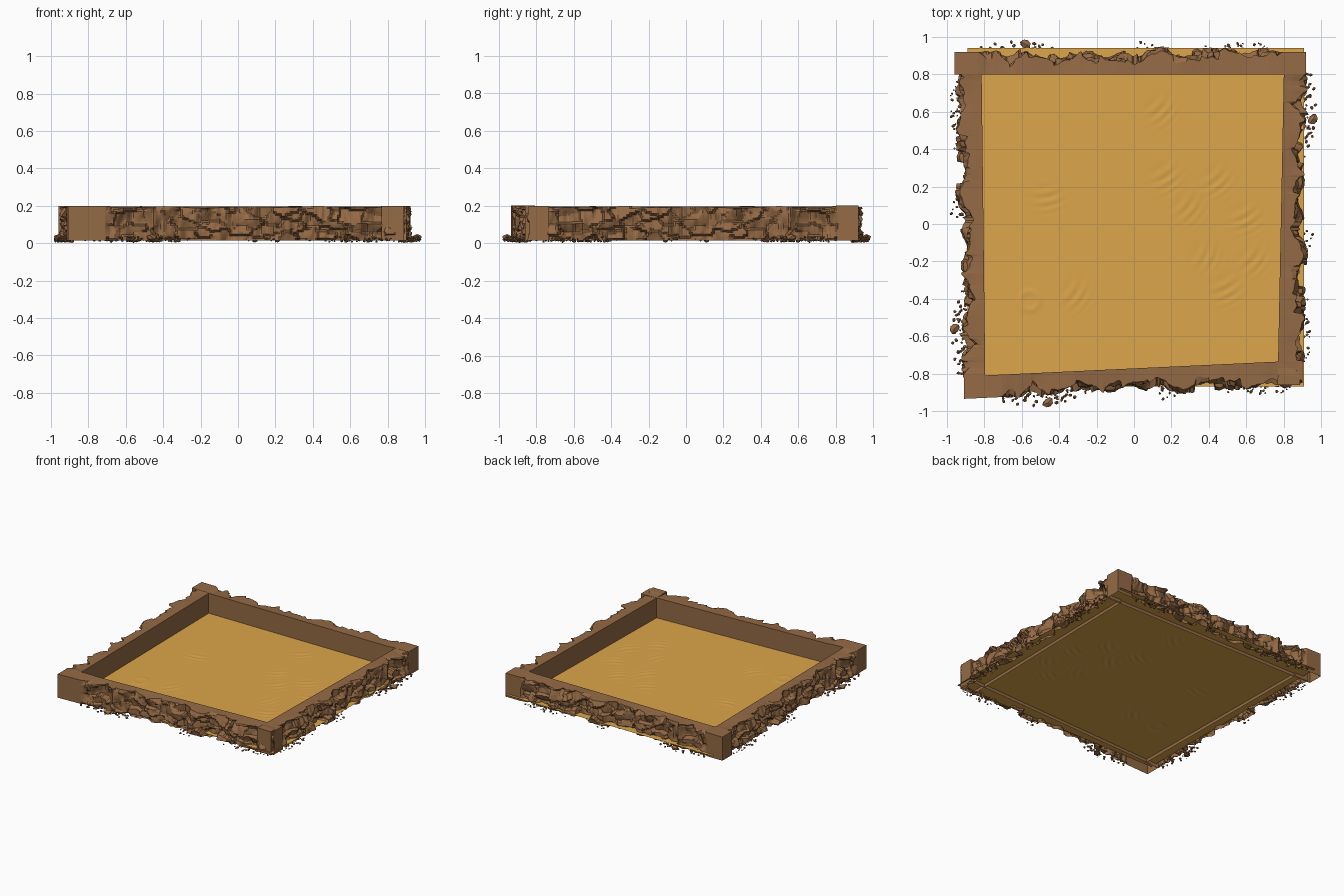
import bpy, bmesh, math, random
from mathutils import Vector, Matrix, noise

if "Cube" in bpy.data.objects:
    bpy.data.objects.remove(bpy.data.objects["Cube"])

Z0, Z1, INNER, FLAT = 0.015, 0.2, 0.8, 0.92


def material(name, rgb):
    m = bpy.data.materials.new(name)
    m.diffuse_color = (*rgb, 1)
    m.use_nodes = True
    m.node_tree.nodes["Principled BSDF"].inputs["Base Color"].default_value = m.diffuse_color
    return m


ROCK = material("rock", (0.30, 0.145, 0.06))
SAND = material("sand", (0.72, 0.38, 0.07))


def add_object(name, bm, mat):
    me = bpy.data.meshes.new(name)
    bm.to_mesh(me)
    bm.free()
    me.materials.append(mat)
    ob = bpy.data.objects.new(name, me)
    bpy.context.collection.objects.link(ob)
    return ob


# Depth of the craggy outer face: broad bulges plus tilted angular blocks
def crag(u, v):
    z = Z0 + v * (Z1 - Z0)
    p = Vector((u * 10, z * 17, 4.2))
    c = noise.voronoi(p)[1][0]
    h = noise.cell(c * 37.1)
    tx, tz = noise.cell(c * 53.7), noise.cell(c * 71.3)
    d = p - c
    y = 0.888 + 0.04 * noise.noise(Vector((u * 8, z * 3, 1.7)))
    y += 0.02 * noise.noise(Vector((u * 28, z * 12, 8.1)))
    y += 0.022 * h + 0.03 * (tx * d.x + tz * d.y) + 0.018 * (1 - v)
    return min(max(y, 0.825), 0.965)


# Wall section in local space: u along the wall, y outward
def wall(name, place, u0, u1):
    bm = bmesh.new()
    cols, rows = int((u1 - u0) / 0.009), 16
    strips = []
    for i in range(cols + 1):
        u = u0 + (u1 - u0) * i / cols
        w = min(max((0.81 - abs(u)) / 0.04, 0), 1)
        top = Z1 - w * (0.007 + 0.012 * noise.noise(Vector((u * 5, 3.3, 0))))
        ys = [FLAT + (crag(u, j / rows) - FLAT) * w for j in range(rows + 1)]
        pts = [(INNER, Z0), (INNER, Z1 - 0.004 * w), ((INNER + ys[-1]) / 2, (Z1 + top) / 2 - 0.002 * w)]
        pts += [(ys[j], Z0 + (top - Z0) * j / rows) for j in range(rows, -1, -1)]
        strips.append([bm.verts.new(place(u, y, z)) for y, z in pts])
    for a, b in zip(strips, strips[1:]):
        for j in range(len(a) - 1):
            bm.faces.new((a[j], a[j + 1], b[j + 1], b[j]))
    # End caps
    bm.faces.new(strips[0])
    bm.faces.new(strips[-1])
    bmesh.ops.recalc_face_normals(bm, faces=bm.faces)
    add_object(name, bm, ROCK)


# Rubble piles and one boulder at the foot of a wall
def rubble(name, place):
    rng = random.Random(5)
    bm = bmesh.new()

    def stone(u, y, z, size, subdiv=1):
        vs = bmesh.ops.create_icosphere(bm, subdivisions=subdiv, radius=1)["verts"]
        rot = Matrix.Rotation(rng.uniform(0, 6.3), 3, 'Z')
        for v in vs:
            q = rot @ Vector([c * s * rng.uniform(0.8, 1.1) for c, s in zip(v.co, size)])
            v.co = place(u + q.x, y + q.y, max(z + q.z, 0))

    for lo, hi, n in ((-0.8, -0.36, 60), (0.0, 0.14, 12), (0.4, 0.76, 46)):
        mid, half = (lo + hi) / 2, (hi - lo) / 2
        for _ in range(n):
            u = min(max(rng.gauss(mid, half * 0.55), lo), hi)
            s = rng.uniform(0.005, 0.013)
            y = rng.uniform(0.89, 0.955 + 0.03 * (1 - abs(u - mid) / half))
            stone(u, y, rng.uniform(0.008, 0.035), (s, s * 0.8, s * 0.7))
    stone(-0.56, 0.962, 0.03, (0.026, 0.036, 0.018))
    bmesh.ops.recalc_face_normals(bm, faces=bm.faces)
    add_object(name, bm, ROCK)


# Placement of the same section on each side, slightly askew
def back(u, y, z):
    return Vector((u - 0.02, y, z))


def front(u, y, z):
    x = u + 0.1
    return Vector((x, 0.028 - y + 0.047 * x, z))


def right(u, y, z):
    return Vector((y - 0.015 - 0.02 * u, -u, z))


def left(u, y, z):
    return Vector((-y - 0.005 - 0.012 * u, u, z))


for side, place, u0, u1 in (("back", back, -0.94, 0.94), ("front", front, -1.01, 0.8),
                            ("right", right, -0.81, 0.86), ("left", left, -0.82, 0.81)):
    wall(side + "_cliff_wall", place, u0, u1)
    rubble(side + "_rubble", place)

# Sand floor with faint wind ripples and a shallow ring
RIPPLES = [(0.15, 0.6, 0.8), (0.18, 0.24, 0.6), (0.45, 0.22, 0.7), (0.3, 0.08, 0.9),
           (0.6, 0.02, 0.5), (0.4, -0.17, 1.2), (0.65, -0.2, 0.9), (0.5, -0.36, 0.5),
           (-0.46, 0.13, 0.2), (-0.3, -0.38, 1.0)]
bm = bmesh.new()
bmesh.ops.create_grid(bm, x_segments=150, y_segments=150, size=0.5)
for v in bm.verts:
    x, y = 0.01 + v.co.x * 1.8, 0.035 + v.co.y * 1.81
    z = 0.04
    for cx, cy, a in RIPPLES:
        dx, dy = x - cx, y - cy
        across = dx * math.sin(a) - dy * math.cos(a) + 2 * (dx * dx + dy * dy)
        z += 0.0025 * math.exp(-(dx * dx + dy * dy) / 0.005) * math.sin(across * 130)
    r = math.hypot(x + 0.56, y + 0.41)
    z += 0.003 * math.exp(-((r - 0.05) / 0.012) ** 2)
    v.co = (x, y, z)
floor = add_object("sand_floor", bm, SAND)
for p in floor.data.polygons:
    p.use_smooth = True
